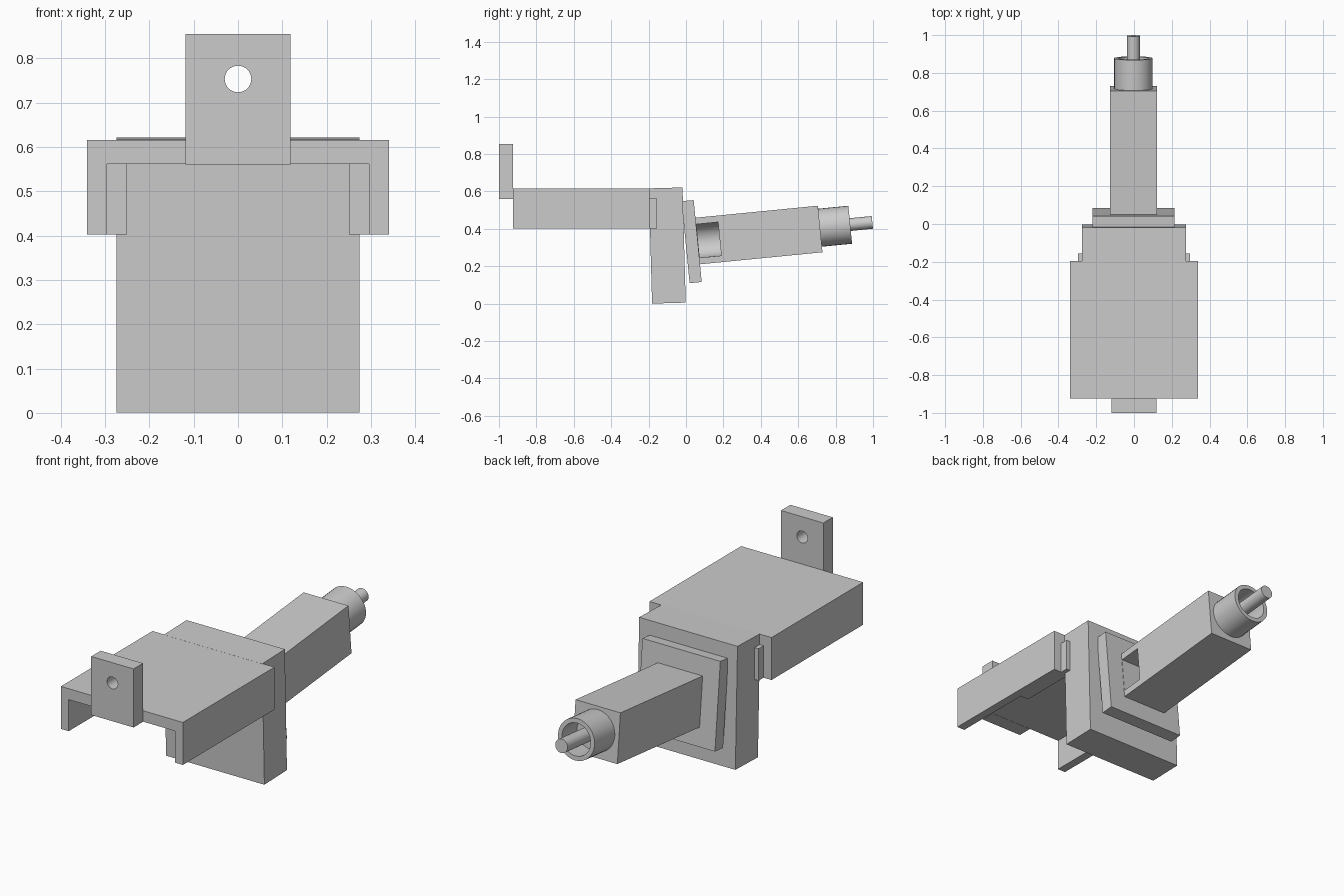
import bpy, bmesh, math
from mathutils import Matrix, Vector

if "Cube" in bpy.data.objects:
    bpy.data.objects.remove(bpy.data.objects["Cube"])

# Tilted frame shared by the plate, arm, tube and rod (local y runs along the arm)
ARM = Matrix.Translation((-0.003, 0.0625, 0.335)) @ Matrix.Rotation(math.radians(5.6), 4, 'X')
WORLD = Matrix.Identity(4)


def finish(name, bm, frame=WORLD):
    bmesh.ops.recalc_face_normals(bm, faces=bm.faces)
    mesh = bpy.data.meshes.new(name)
    bm.to_mesh(mesh)
    bm.free()
    obj = bpy.data.objects.new(name, mesh)
    bpy.context.collection.objects.link(obj)
    obj.matrix_world = frame
    return obj


def box(name, x, y, z, frame=WORLD):
    bm = bmesh.new()
    bmesh.ops.create_cube(bm, size=1)
    for v in bm.verts:
        v.co = Vector([(r[0] + r[1]) / 2 + c * (r[1] - r[0]) for c, r in zip(v.co, (x, y, z))])
    return finish(name, bm, frame)


def lathe(name, profile, frame, z=0.0, x=0.0):
    """Spin (radius, y) points around the local y axis."""
    bm = bmesh.new()
    verts = [bm.verts.new((x + r, y, z)) for r, y in profile]
    edges = [bm.edges.new(p) for p in zip(verts, verts[1:])]
    bmesh.ops.spin(bm, geom=verts + edges, cent=(x, 0, z), axis=(0, 1, 0),
                   angle=math.tau, steps=32)
    bmesh.ops.remove_doubles(bm, verts=bm.verts, dist=1e-5)
    return finish(name, bm, frame)


def smooth(obj):
    bpy.ops.object.select_all(action='DESELECT')
    obj.select_set(True)
    bpy.context.view_layer.objects.active = obj
    bpy.ops.object.shade_smooth_by_angle(angle=math.radians(30))


def cut(obj, cutter):
    mod = obj.modifiers.new("cut", 'BOOLEAN')
    mod.operation = 'DIFFERENCE'
    mod.solver = 'EXACT'
    mod.object = cutter
    bpy.context.view_layer.objects.active = obj
    bpy.ops.object.modifier_apply(modifier=mod.name)
    bpy.data.objects.remove(cutter)


# Front tab with its round hole
tab = box("front_tab", (-0.118, 0.118), (-1.0, -0.925), (0.56, 0.855))
cut(tab, lathe("hole_cutter", [(0, -1.1), (0.03, -1.1), (0.03, -0.8), (0, -0.8)], WORLD, 0.753))
smooth(tab)

# Open channel: U profile extruded along y
bm = bmesh.new()
half = [(0.34, 0.616), (0.34, 0.402), (0.296, 0.402), (0.296, 0.561)]
profile = half + [(-x, z) for x, z in reversed(half)]
face = bm.faces.new([bm.verts.new((x, -0.925, z)) for x, z in profile])
ext = bmesh.ops.extrude_face_region(bm, geom=[face])
bmesh.ops.translate(bm, vec=(0, 0.73, 0),
                    verts=[g for g in ext['geom'] if isinstance(g, bmesh.types.BMVert)])
finish("channel_cover", bm)

# Inner rails joining the channel to the block
for side, s in (("left", -1), ("right", 1)):
    box(side + "_rail", sorted((s * 0.25, s * 0.296)), (-0.5, -0.155), (0.402, 0.563))

# Main block, leaning slightly forward
box("main_block", (-0.274, 0.274), (-0.09, 0.09), (-0.308, 0.308),
    Matrix.Translation((0, -0.1, 0.311)) @ Matrix.Rotation(math.radians(1.6), 4, 'X'))

# Mounting plate and arm
box("mounting_plate", (-0.217, 0.217), (-0.065, 0), (-0.22, 0.22), ARM)
arm = box("arm", (-0.125, 0.125), (-0.001, 0.658), (-0.125, 0.125), ARM)

# Side port opening into a round chamber
cut(arm, box("port_cutter", (0, 0.2), (0.002, 0.118), (-0.09, 0.09), ARM))
cut(arm, lathe("chamber_cutter", [(0, 0.002), (0.0899, 0.002), (0.0899, 0.118), (0, 0.118)], ARM))
smooth(arm)

# Hollow end tube and central rod
smooth(lathe("end_tube", [(0, 0.64), (0.102, 0.64), (0.102, 0.82), (0.08, 0.82),
                          (0.08, 0.7), (0, 0.7)], ARM, 0.007))
smooth(lathe("rod", [(0, 0.69), (0.034, 0.69), (0.034, 0.939), (0, 0.939)], ARM, 0.008))
